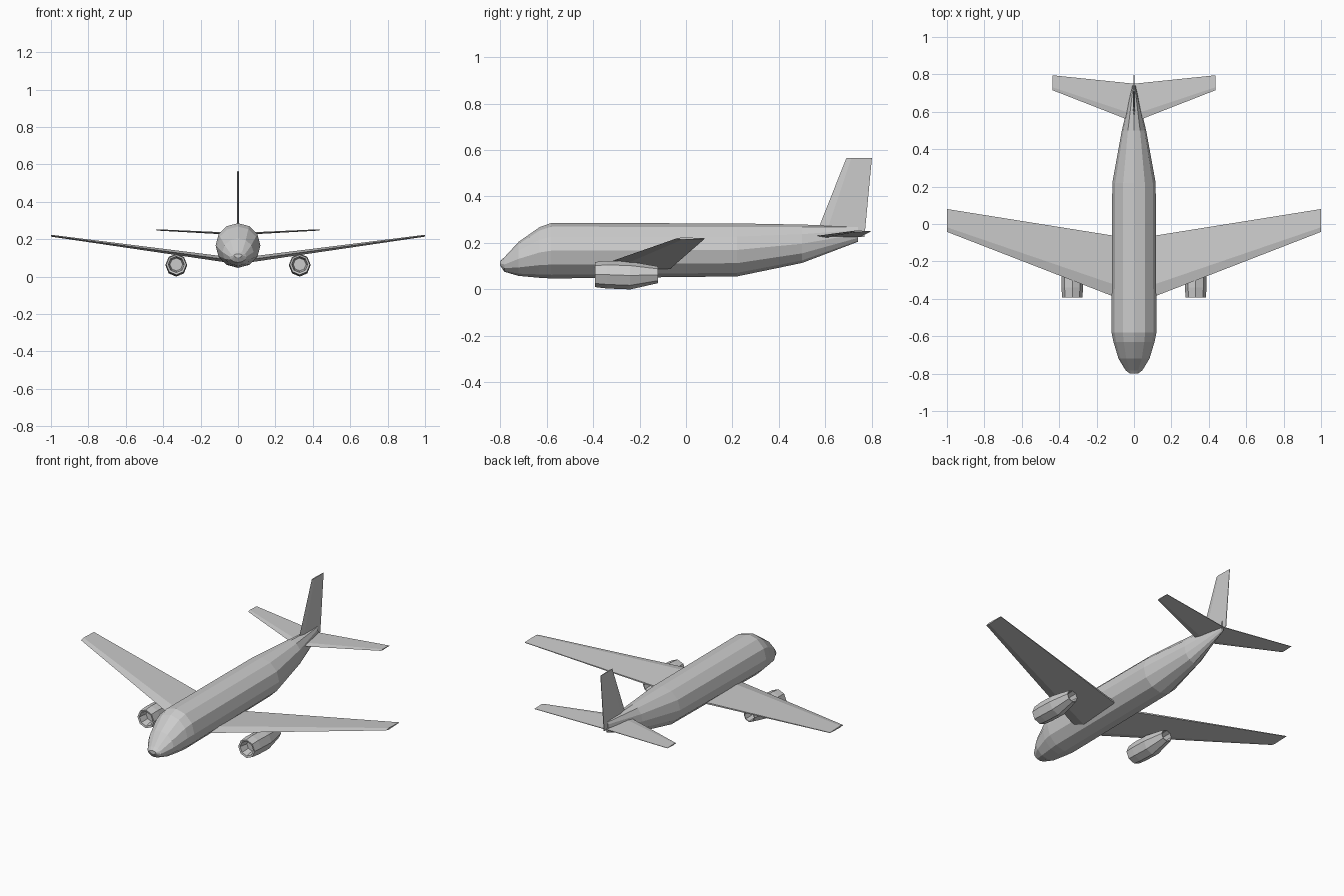
import bpy, bmesh
from math import sin, cos, pi
from mathutils import Vector

if "Cube" in bpy.data.objects:
    bpy.data.objects.remove(bpy.data.objects["Cube"])


def loft(name, rings, cap=True):
    """Skin a list of equal-length point rings into a flat shaded object."""
    bm = bmesh.new()
    loops = [[bm.verts.new(p) for p in ring] for ring in rings]
    n = len(loops[0])
    for a, b in zip(loops, loops[1:]):
        for i in range(n):
            j = (i + 1) % n
            bm.faces.new((a[i], a[j], b[j], b[i]))
    if cap:
        bm.faces.new(loops[0])
        bm.faces.new(loops[-1])
    bmesh.ops.recalc_face_normals(bm, faces=bm.faces)
    mesh = bpy.data.meshes.new(name)
    bm.to_mesh(mesh)
    bm.free()
    obj = bpy.data.objects.new(name, mesh)
    bpy.context.collection.objects.link(obj)
    return obj


def oval(y, rx, bottom, top, sides, x=0.0):
    """Elliptical ring facing along y, with a vertex at the top."""
    zc, rz = (top + bottom) / 2, (top - bottom) / 2
    return [(x + rx * sin(2 * pi * i / sides), y, zc + rz * cos(2 * pi * i / sides))
            for i in range(sides)]


def foil(lead, trail, thick, axis, ridge=0.2):
    """Kite-shaped section from leading to trailing edge."""
    lead, trail, up = Vector(lead), Vector(trail), Vector(axis)
    mid = lead.lerp(trail, ridge)
    back = up * thick * 0.15
    return [lead, mid + up * thick / 2, trail + back, trail - back, mid - up * thick / 2]


def mirrored(name, rings):
    """Make the part on the right and its reflection on the left."""
    loft(name + "_right", rings)
    loft(name + "_left", [[(-p[0], p[1], p[2]) for p in r] for r in rings])


# Fuselage: station y, half width, bottom, top
stations = [
    (-0.80, 0.022, 0.103, 0.122), (-0.782, 0.045, 0.076, 0.138),
    (-0.72, 0.083, 0.058, 0.205), (-0.63, 0.110, 0.050, 0.268),
    (-0.58, 0.120, 0.047, 0.286), (0.22, 0.116, 0.056, 0.284),
    (0.50, 0.065, 0.114, 0.279), (0.74, 0.008, 0.205, 0.272)]
loft("fuselage", [oval(*s, 12) for s in stations])

# Main wings
mirrored("wing", [
    foil((0.0, -0.43, 0.083), (0.0, -0.08, 0.083), 0.032, (0, 0, 1)),
    foil((1.0, -0.042, 0.219), (1.0, 0.08, 0.219), 0.010, (0, 0, 1))])

# Horizontal tail
mirrored("tailplane", [
    foil((0.0, 0.545, 0.228), (0.0, 0.75, 0.228), 0.012, (0, 0, 1)),
    foil((0.435, 0.715, 0.25), (0.435, 0.795, 0.25), 0.007, (0, 0, 1))])

# Vertical fin
loft("fin", [
    foil((0, 0.555, 0.225), (0, 0.768, 0.225), 0.012, (1, 0, 0)),
    foil((0, 0.69, 0.565), (0, 0.80, 0.565), 0.008, (1, 0, 0))])

# Engines: one closed skin, recessed at intake and exhaust
engine = [
    (-0.34, 0.034, 0.031, 0.099), (-0.39, 0.043, 0.022, 0.108),
    (-0.392, 0.054, 0.010, 0.118), (-0.34, 0.058, 0.004, 0.123),
    (-0.24, 0.058, 0.000, 0.120), (-0.12, 0.036, 0.027, 0.099),
    (-0.12, 0.031, 0.032, 0.094), (-0.18, 0.028, 0.035, 0.091)]
mirrored("engine", [oval(*s, 8, x=0.33) for s in engine])
